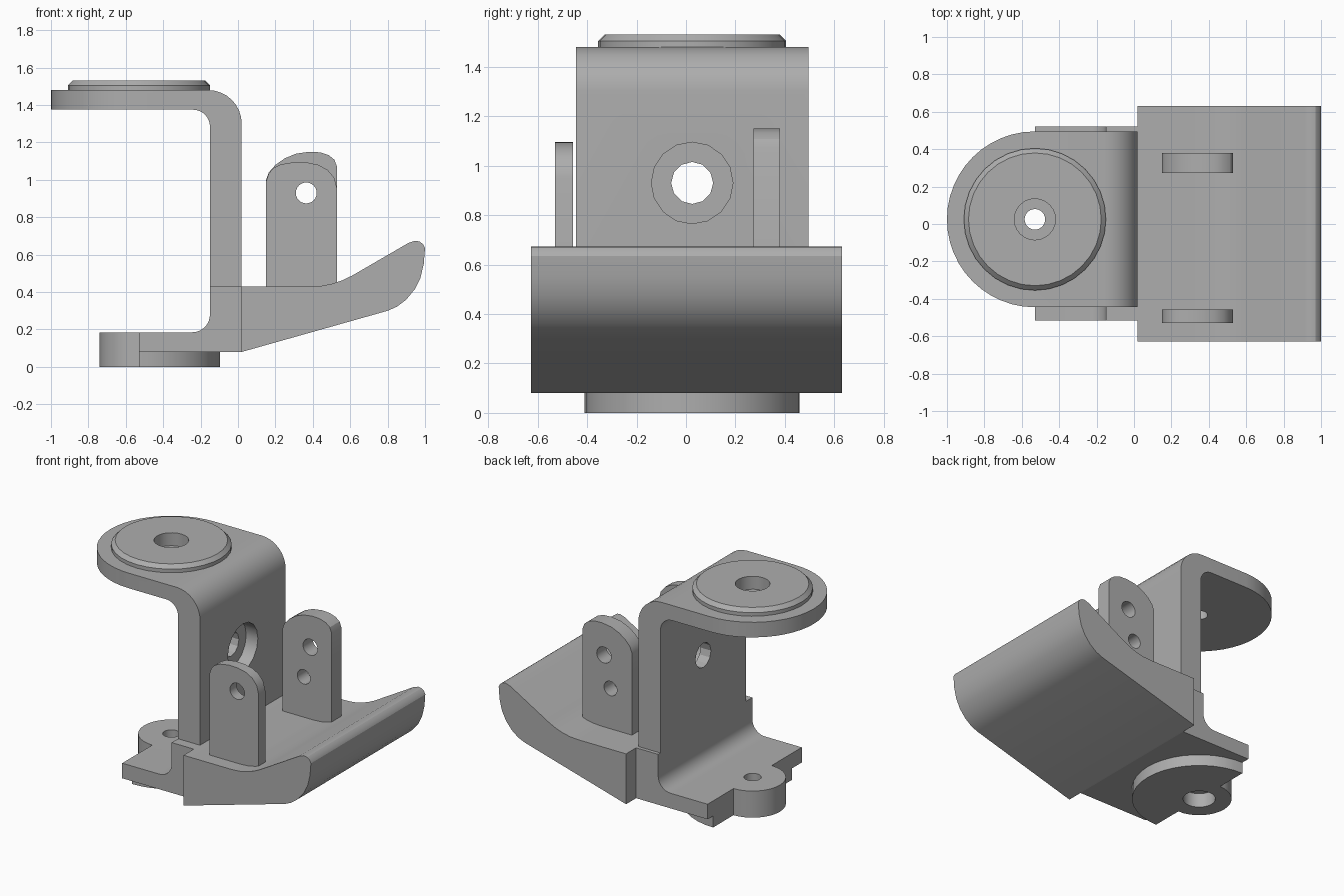
import bpy
import bmesh
from math import cos, sin, radians
from mathutils import Vector

cube = bpy.data.objects.get("Cube")
if cube:
    bpy.data.objects.remove(cube, do_unlink=True)

grey = bpy.data.materials.new("machined grey")
grey.use_nodes = True
colour = (0.42, 0.42, 0.42, 1)
grey.diffuse_color = colour
grey.node_tree.nodes["Principled BSDF"].inputs["Base Color"].default_value = colour

MID = 0.025      # centre line of the bracket in y
PIVOT = -0.53    # pivot axis in x
BORE_Z = 0.93    # height of the wall and ear bores


def arc(u, v, r, start, end, n=8):
    """Points along an arc, angles in degrees."""
    angles = [radians(start + (end - start) * i / n) for i in range(n + 1)]
    return [(u + r * cos(a), v + r * sin(a)) for a in angles]


def circle(u, v, r, n=32):
    return arc(u, v, r, 0, 360, n)[:-1]


def prism(name, outline, axis, low, high):
    """Extrude a closed 2D outline along one axis."""
    place = {"x": lambda u, v: (low, u, v),
             "y": lambda u, v: (u, low, v),
             "z": lambda u, v: (u, v, low)}[axis]
    bm = bmesh.new()
    face = bm.faces.new([bm.verts.new(place(u, v)) for u, v in outline])
    out = bmesh.ops.extrude_face_region(bm, geom=[face])
    step = Vector([high - low if a == axis else 0 for a in "xyz"])
    verts = [g for g in out["geom"] if isinstance(g, bmesh.types.BMVert)]
    bmesh.ops.translate(bm, verts=verts, vec=step)
    bmesh.ops.recalc_face_normals(bm, faces=bm.faces)
    mesh = bpy.data.meshes.new(name)
    bm.to_mesh(mesh)
    bm.free()
    mesh.materials.append(grey)
    obj = bpy.data.objects.new(name, mesh)
    bpy.context.collection.objects.link(obj)
    return obj


def activate(obj):
    bpy.ops.object.select_all(action="DESELECT")
    obj.select_set(True)
    bpy.context.view_layer.objects.active = obj


def combine(obj, tool, operation):
    """Apply a boolean and discard the tool."""
    activate(obj)
    mod = obj.modifiers.new("shape", "BOOLEAN")
    mod.operation = operation
    mod.solver = "EXACT"
    mod.object = tool
    bpy.ops.object.modifier_apply(modifier=mod.name)
    bpy.data.objects.remove(tool, do_unlink=True)


def drill(obj, axis, u, v, r, low, high, n=24):
    combine(obj, prism("cutter", circle(u, v, r, n), axis, low, high), "DIFFERENCE")


# Upper bracket: wall bent into the top plate, with a rounded free end
side = ([(-0.15, 0.43), (0.02, 0.43)]
        + arc(-0.16, 1.30, 0.18, 0, 90)
        + [(-1.1, 1.48), (-1.1, 1.375)]
        + arc(-0.24, 1.285, 0.09, 90, 0))
upper = prism("upper_bracket", side, "y", MID - 0.6, MID + 0.6)
plan = ([(0.1, MID - 0.47), (0.1, MID + 0.47)]
        + arc(PIVOT, MID, 0.47, 90, 270, 24))
combine(upper, prism("cutter", plan, "z", 0.3, 1.6), "INTERSECT")
drill(upper, "x", MID, BORE_Z, 0.085, -0.3, 0.2, 12)
drill(upper, "x", MID, BORE_Z, 0.165, -0.07, 0.2, 16)
drill(upper, "z", PIVOT, MID, 0.055, 1.2, 1.7)

# Chamfered pivot disc on the top plate
disc = prism("pivot_disc", circle(PIVOT, MID, 0.38), "z", 1.48, 1.53)
activate(disc)
bm = bmesh.new()
bm.from_mesh(disc.data)
rim = [e for e in bm.edges if all(v.co.z > 1.52 for v in e.verts)]
bmesh.ops.bevel(bm, geom=rim, offset=0.025, segments=1, affect="EDGES")
bm.to_mesh(disc.data)
bm.free()
drill(disc, "z", PIVOT, MID, 0.11, 1.4, 1.7)
drill(upper, "z", PIVOT, MID, 0.11, 1.44, 1.7)

# Lower bracket: wide foot with a filleted corner
foot = ([(PIVOT, 0.08), (0.02, 0.08), (0.02, 0.43), (-0.15, 0.43)]
        + arc(-0.245, 0.28, 0.095, 0, -90)
        + [(PIVOT, 0.185)])
lower = prism("lower_bracket", foot, "y", -0.515, 0.52)
combine(lower, prism("half_disc", arc(PIVOT, MID, 0.435, -90, 90, 20), "z", 0, 0.1), "UNION")
combine(lower, prism("boss", circle(PIVOT, MID, 0.21), "z", 0, 0.185), "UNION")
drill(lower, "z", PIVOT, MID, 0.055, -0.1, 0.3)
drill(lower, "z", PIVOT, MID, 0.105, -0.1, 0.1)

# Front deck: wedge that sweeps up to a rounded lip
deck = prism("front_deck", [
    (0.02, 0.08), (0.80, 0.30), (0.85, 0.322), (0.90, 0.36), (0.945, 0.415),
    (0.975, 0.475), (0.993, 0.55), (1.0, 0.635), (0.99, 0.656), (0.97, 0.671),
    (0.945, 0.674), (0.91, 0.662), (0.61, 0.488), (0.56, 0.464), (0.50, 0.444),
    (0.45, 0.434), (0.39, 0.43), (0.02, 0.43)], "y", -0.627, 0.63)

# Two upright ears with domed tops
base = [(0.53, 0.38), (0.15, 0.38)]
front_ear = prism("front_ear", base + [
    (0.15, 0.99), (0.165, 1.035), (0.19, 1.063), (0.23, 1.083), (0.30, 1.095),
    (0.37, 1.093), (0.43, 1.08), (0.48, 1.053), (0.515, 1.01), (0.53, 0.95)],
    "y", -0.53, -0.457)
rear_ear = prism("rear_ear", base + [
    (0.15, 1.0), (0.165, 1.04), (0.20, 1.08), (0.25, 1.115), (0.31, 1.14),
    (0.38, 1.15), (0.44, 1.147), (0.485, 1.132), (0.515, 1.108), (0.53, 1.07)],
    "y", 0.273, 0.38)
for ear in (front_ear, rear_ear):
    drill(ear, "y", 0.365, BORE_Z, 0.056, -1, 1)
drill(rear_ear, "y", 0.315, 0.71, 0.05, -1, 1)

# Smooth the bends and keep the machined edges crisp
for obj in (upper, disc, lower, deck, front_ear, rear_ear):
    activate(obj)
    bpy.ops.object.shade_smooth_by_angle(angle=radians(28))
